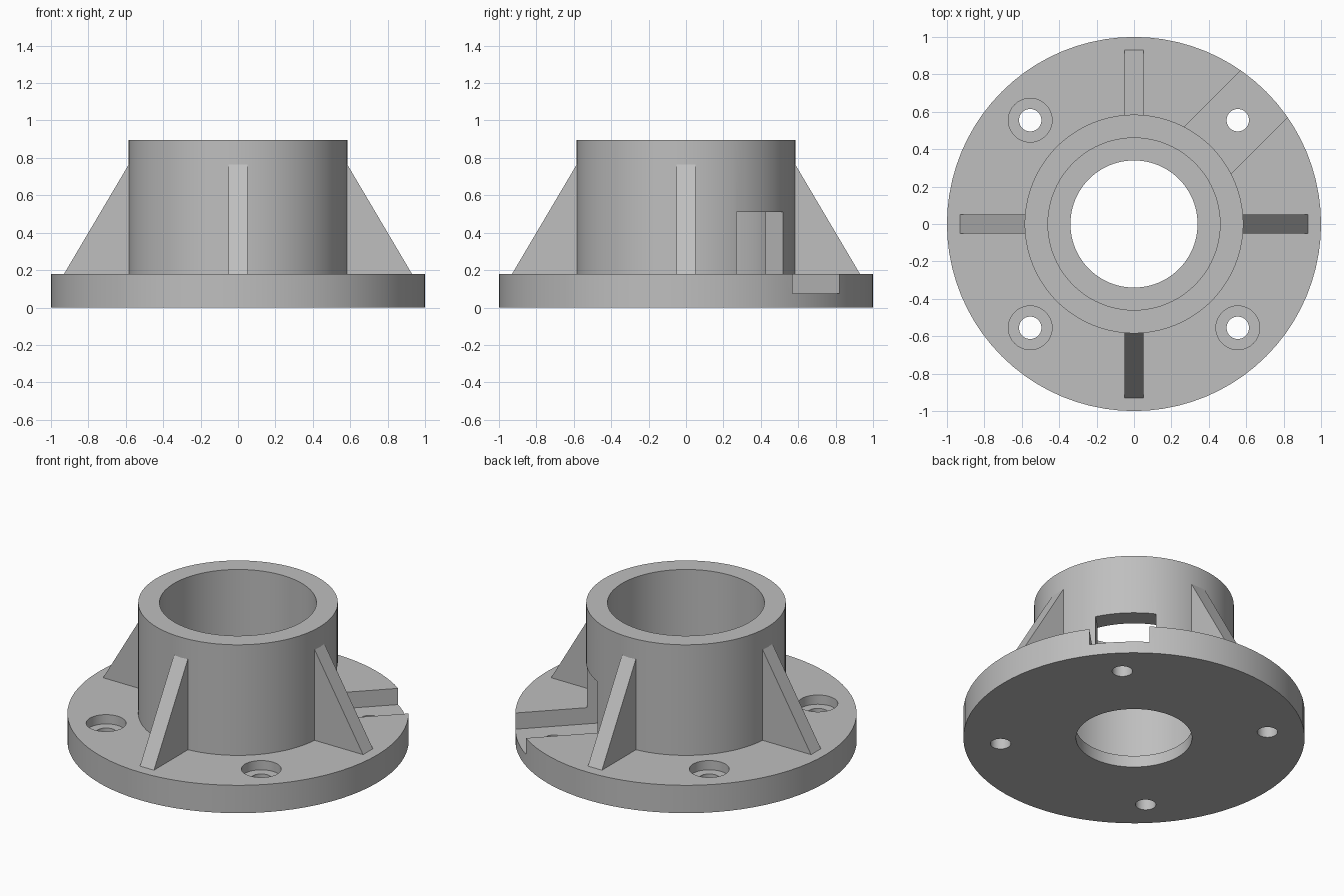
import bpy, bmesh
from math import radians, sin, cos, tau
from mathutils import Matrix

old = bpy.data.objects.get("Cube")
if old:
    bpy.data.objects.remove(old, do_unlink=True)

grey = bpy.data.materials.new("plain grey")
grey.use_nodes = True
colour = (0.52, 0.52, 0.52, 1)
grey.diffuse_color = colour
grey.node_tree.nodes["Principled BSDF"].inputs["Base Color"].default_value = colour

FLANGE_TOP, FLOOR, HUB_TOP = 0.18, 0.075, 0.895
HUB_R, BORE_R, HOLE_R = 0.585, 0.46, 0.34
BOLT = 0.555


def finish(name, bm):
    bmesh.ops.recalc_face_normals(bm, faces=bm.faces)
    mesh = bpy.data.meshes.new(name)
    bm.to_mesh(mesh)
    bm.free()
    mesh.materials.append(grey)
    obj = bpy.data.objects.new(name, mesh)
    bpy.context.collection.objects.link(obj)
    return obj


def lathe(name, profile, steps=80):
    """Closed ring swept from an (r, z) outline."""
    bm = bmesh.new()
    rings = [[bm.verts.new((r * cos(tau * i / steps), r * sin(tau * i / steps), z))
              for r, z in profile] for i in range(steps)]
    n = len(profile)
    for i in range(steps):
        a, b = rings[i], rings[(i + 1) % steps]
        for j in range(n):
            k = (j + 1) % n
            bm.faces.new((a[j], b[j], b[k], a[k]))
    return finish(name, bm)


def cylinder(name, x, y, r, low, high):
    bm = bmesh.new()
    bmesh.ops.create_cone(bm, cap_ends=True, segments=40, radius1=r, radius2=r,
                          depth=high - low,
                          matrix=Matrix.Translation((x, y, (low + high) / 2)))
    return finish(name, bm)


def cut(target, cutter):
    cutter.hide_render = True
    mod = target.modifiers.new("cut", 'BOOLEAN')
    mod.operation, mod.solver, mod.object = 'DIFFERENCE', 'EXACT', cutter
    bpy.context.view_layer.objects.active = target
    bpy.ops.object.modifier_apply(modifier=mod.name)
    bpy.data.objects.remove(cutter, do_unlink=True)


# Flange and hub with stepped bore
body = lathe("flanged_hub", [
    (HOLE_R, 0), (1, 0), (1, FLANGE_TOP), (HUB_R, FLANGE_TOP),
    (HUB_R, HUB_TOP), (BORE_R, HUB_TOP), (BORE_R, FLOOR), (HOLE_R, FLOOR)])

# Diagonal slot through the hub wall and flange
bm = bmesh.new()
bmesh.ops.create_cube(bm, size=1, matrix=(
    Matrix.Rotation(radians(45), 4, 'Z')
    @ Matrix.Translation((0.75, 0, (FLOOR + 0.51) / 2))
    @ Matrix.Diagonal((0.7, 0.354, 0.51 - FLOOR, 1))))
cut(body, finish("slot_cutter", bm))

# Counterbored bolt holes; the one in the slot is plain
for sx in (-1, 1):
    for sy in (-1, 1):
        x, y = sx * BOLT, sy * BOLT
        cut(body, cylinder("bolt_cutter", x, y, 0.06, -0.1, 0.3))
        if not (sx > 0 and sy > 0):
            cut(body, cylinder("counterbore_cutter", x, y, 0.117, 0.12, 0.3))

# Triangular ribs
outline = [(0.93, 0.15), (0.93, FLANGE_TOP), (0.584, 0.765), (0.53, 0.765), (0.53, 0.15)]
parts = [body]
for i, side in enumerate(("left", "back", "right", "front")):
    bm = bmesh.new()
    face = bm.faces.new([bm.verts.new((r, -0.05, z)) for r, z in outline])
    ext = bmesh.ops.extrude_face_region(bm, geom=[face])
    new = [v for v in ext["geom"] if isinstance(v, bmesh.types.BMVert)]
    bmesh.ops.translate(bm, vec=(0, 0.1, 0), verts=new)
    bmesh.ops.rotate(bm, cent=(0, 0, 0), verts=bm.verts,
                     matrix=Matrix.Rotation(radians(90 * i), 3, 'Z'))
    parts.append(finish(side + "_rib", bm))

# Smooth round walls, crisp edges
bpy.ops.object.select_all(action='DESELECT')
for obj in parts:
    obj.select_set(True)
bpy.context.view_layer.objects.active = body
bpy.ops.object.shade_smooth_by_angle(angle=radians(30))
